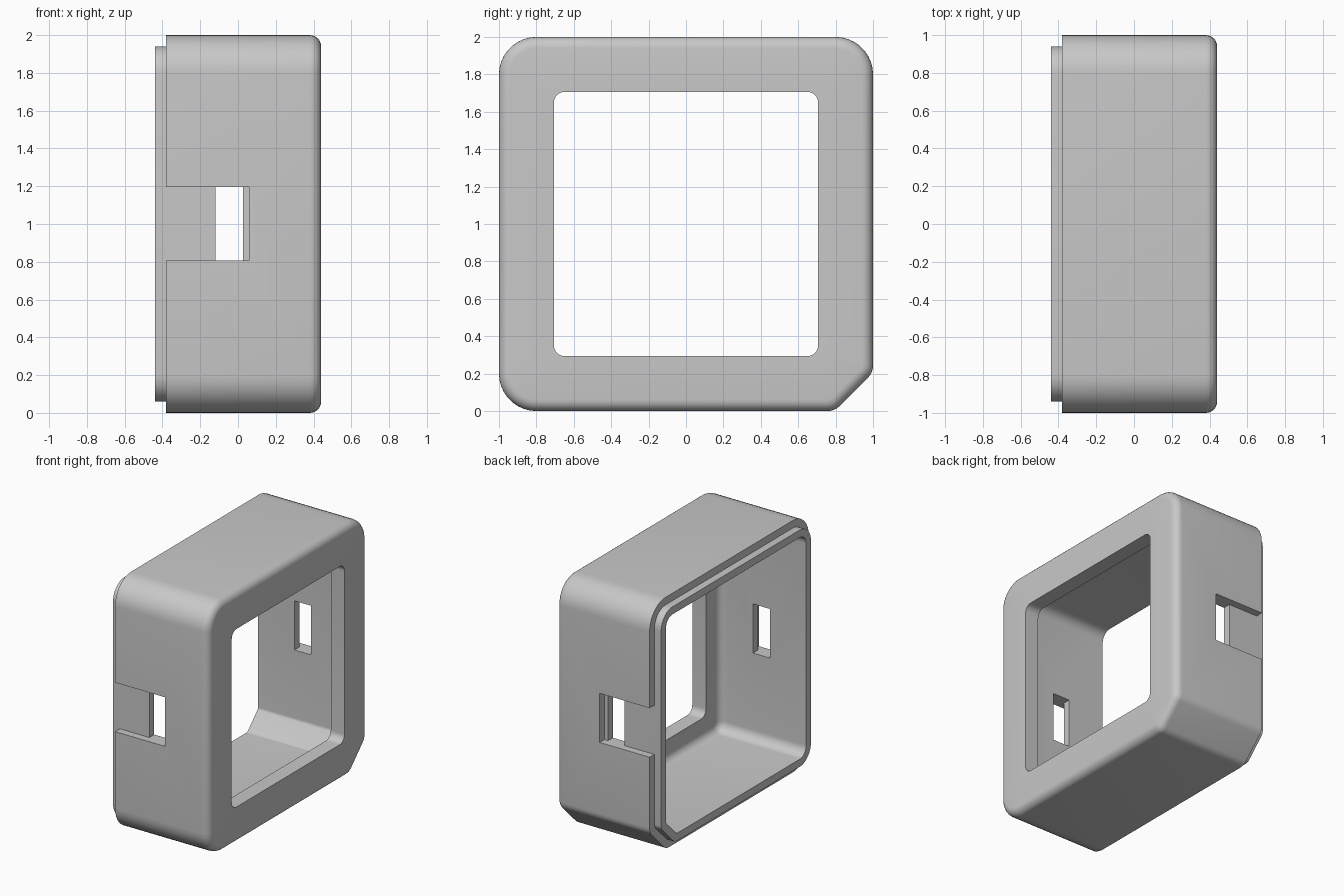
import bpy, bmesh
from math import sin, cos, pi, radians, tan

default = bpy.data.objects.get("Cube")
if default:
    bpy.data.objects.remove(default, do_unlink=True)

SEG = 9          # steps per rounded corner (odd: two equal arcs at the chamfer)
BACK, FRONT = -0.44, 0.44
SHOULDER = -0.38
FLOOR = 0.32     # inner side of the window flange
FILLET = 0.06
WALL = 0.12

grey = bpy.data.materials.new("light grey")
grey.use_nodes = True
grey.diffuse_color = (0.58, 0.58, 0.58, 1)
grey.node_tree.nodes["Principled BSDF"].inputs["Base Color"].default_value = (0.58, 0.58, 0.58, 1)


def arc(cy, cz, r, a0, a1, n):
    angles = [a0 + (a1 - a0) * i / (n - 1) for i in range(n)]
    return [(cy + r * cos(a), cz + r * sin(a)) for a in angles]


def outline(half, radius, chamfer=0.0, soft=0.08):
    """Rounded square in y, z; the lower +y corner may be a softened chamfer."""
    pts = []
    for k, (sy, sz) in enumerate([(1, 1), (-1, 1), (-1, -1), (1, -1)]):
        a = k * pi / 2
        if k == 3 and chamfer:
            t = soft * tan(pi / 8)
            n = (SEG + 1) // 2
            pts += arc(half - chamfer - t, soft - half, soft, a, a + pi / 4, n)
            pts += arc(half - soft, chamfer + t - half, soft, a + pi / 4, a + pi / 2, n)
        else:
            c = half - radius
            pts += arc(sy * c, sz * c, radius, a, a + pi / 2, SEG + 1)
    return pts


def shell_ring(x, inset):
    return x, outline(1 - inset, 0.2 - inset, 0.205 - 0.586 * inset, max(0.09 - 0.5 * inset, 0.01))


def window_ring(x):
    return x, outline(0.707, 0.06)


def fillet(x_end, inset):
    """Rings rounding a side wall into a face at x_end."""
    steps = [radians(15 * i) for i in range(7)]
    return [shell_ring(x_end - FILLET * (1 - sin(a)), inset + FILLET * (1 - cos(a))) for a in steps]


# Ring-by-ring skin: inside of the wall, window, front face, outside, lip
rings = [shell_ring(BACK, WALL)]
rings += fillet(FLOOR, WALL)
rings += [window_ring(FLOOR), window_ring(FRONT)]
rings += fillet(FRONT, 0)[::-1]
rings += [shell_ring(SHOULDER, 0), shell_ring(SHOULDER, 0.06), shell_ring(BACK, 0.06)]

bm = bmesh.new()
loops = [[bm.verts.new((x, y, z + 1)) for y, z in pts] for x, pts in rings]
for a, b in zip(loops, loops[1:] + loops[:1]):
    for i in range(len(a)):
        j = (i + 1) % len(a)
        bm.faces.new((a[i], a[j], b[j], b[i]))
bmesh.ops.recalc_face_normals(bm, faces=bm.faces)
mesh = bpy.data.meshes.new("case_frame")
bm.to_mesh(mesh)
bm.free()
frame = bpy.data.objects.new("case_frame", mesh)
bpy.context.collection.objects.link(frame)
mesh.materials.append(grey)


def cut_box(name, x0, x1, y0, y1):
    """Cut a box at slot height out of the frame."""
    bpy.ops.mesh.primitive_cube_add(size=1, location=((x0 + x1) / 2, (y0 + y1) / 2, 1.002))
    box = bpy.context.object
    box.name = name
    box.scale = (x1 - x0, abs(y1 - y0), 0.39)
    box.hide_render = True
    bpy.context.view_layer.update()
    mod = frame.modifiers.new(name, "BOOLEAN")
    mod.operation = "DIFFERENCE"
    mod.solver = "EXACT"
    mod.object = box
    bpy.ops.object.select_all(action="DESELECT")
    frame.select_set(True)
    bpy.context.view_layer.objects.active = frame
    bpy.ops.object.modifier_apply(modifier=name)
    bpy.data.objects.remove(box, do_unlink=True)


# Clip slots on both sides: a shallow pocket plus a through hole
for side in (-1, 1):
    cut_box("pocket_cutter", -0.5, 0.058, side * 0.941, side * 1.2)
    cut_box("hole_cutter", -0.12, 0.027, side * 0.8, side * 1.2)

frame.select_set(True)
bpy.context.view_layer.objects.active = frame
bpy.ops.object.shade_smooth_by_angle(angle=radians(30))
